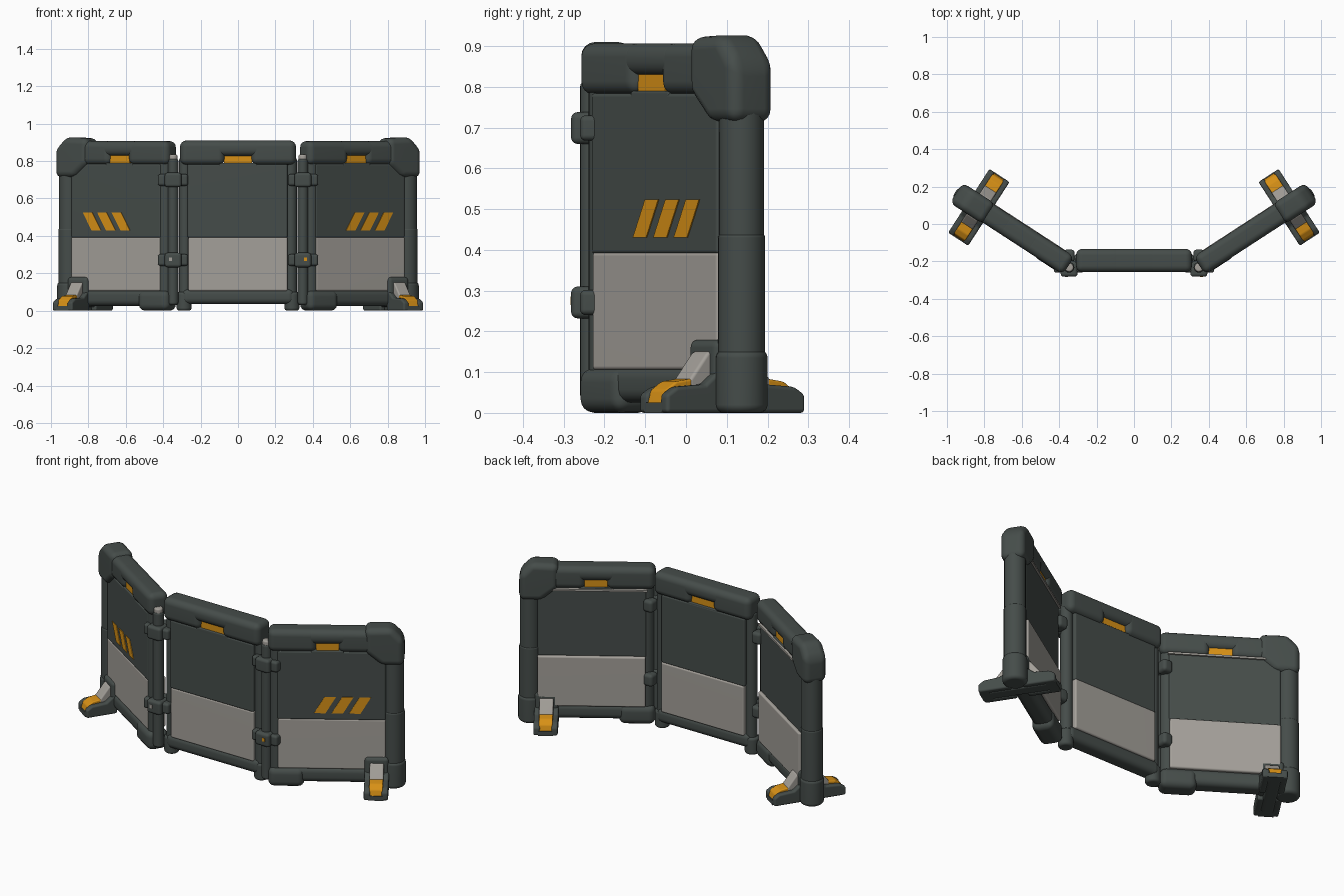
import bpy, bmesh
from math import radians
from mathutils import Matrix, Vector

cube = bpy.data.objects.get("Cube")
if cube:
    bpy.data.objects.remove(cube, do_unlink=True)


def material(name, rgb):
    m = bpy.data.materials.new(name)
    m.use_nodes = True
    m.diffuse_color = (*rgb, 1)
    bsdf = m.node_tree.nodes["Principled BSDF"]
    bsdf.inputs["Base Color"].default_value = (*rgb, 1)
    bsdf.inputs["Roughness"].default_value = 0.7
    return m


DARK = material("dark_green_grey", (0.06, 0.073, 0.068))
LIGHT = material("light_warm_grey", (0.37, 0.35, 0.32))
ORANGE = material("orange", (0.68, 0.28, 0.008))


def finish(name, bm, mat, frame):
    """Place a part in its panel frame and make it a smooth-shaded object."""
    bm.transform(frame)
    bmesh.ops.recalc_face_normals(bm, faces=bm.faces)
    mesh = bpy.data.meshes.new(name)
    bm.to_mesh(mesh)
    bm.free()
    mesh.materials.append(mat)
    ob = bpy.data.objects.new(name, mesh)
    bpy.context.collection.objects.link(ob)
    bpy.ops.object.select_all(action='DESELECT')
    ob.select_set(True)
    bpy.context.view_layer.objects.active = ob
    bpy.ops.object.shade_smooth_by_angle(angle=radians(40))
    weighted = ob.modifiers.new("even_shading", 'WEIGHTED_NORMAL')
    weighted.keep_sharp = True


def round_edges(bm, edges, width):
    if width:
        bmesh.ops.bevel(bm, geom=edges, offset=width, segments=4, profile=0.5,
                        affect='EDGES', clamp_overlap=True)


def box(name, lo, hi, mat, frame, bevel=0.0):
    """Rounded box between two corners."""
    bm = bmesh.new()
    bmesh.ops.create_cube(bm, size=1)
    lo, hi = Vector(lo), Vector(hi)
    for v in bm.verts:
        v.co = Vector(lo[i] + (v.co[i] + 0.5) * (hi[i] - lo[i]) for i in range(3))
    round_edges(bm, bm.edges[:], bevel)
    finish(name, bm, mat, frame)


def post(name, x, y, z0, z1, r, mat, frame, bevel=0.015):
    """Upright cylinder with rounded rims."""
    bm = bmesh.new()
    bmesh.ops.create_cone(bm, cap_ends=True, segments=20, radius1=r, radius2=r, depth=z1 - z0)
    bmesh.ops.translate(bm, verts=bm.verts, vec=(x, y, (z0 + z1) / 2))
    rims = [e for e in bm.edges if abs(e.verts[0].co.z - e.verts[1].co.z) < 1e-5]
    round_edges(bm, rims, bevel)
    finish(name, bm, mat, frame)


def prism(name, points, d0, d1, mat, frame, bevel=0.0, across='y'):
    """Profile of (a, z) points, extruded along y (a is x) or along x (a is y)."""
    bm = bmesh.new()
    place = (lambda a, z, d: (a, d, z)) if across == 'y' else (lambda a, z, d: (d, a, z))
    face = bm.faces.new([bm.verts.new(place(a, z, d0)) for a, z in points])
    ext = bmesh.ops.extrude_face_region(bm, geom=[face])
    shift = Vector(place(0, 0, d1 - d0))
    bmesh.ops.translate(bm, vec=shift, verts=[g for g in ext["geom"] if isinstance(g, bmesh.types.BMVert)])
    round_edges(bm, bm.edges[:], bevel)
    finish(name, bm, mat, frame)


def infill(prefix, x0, x1, back, frame):
    """Two-tone plates that fill a frame."""
    box(prefix + "upper_plate", (x0, -0.045, 0.39), (x1, 0.046, 0.785), DARK, frame, 0.01)
    box(prefix + "lower_plate", (x0 + 0.004, -0.045, 0.105), (x1, back, 0.395), LIGHT, frame, 0.01)


def top_rail(prefix, x0, x1, half_y, z1, slot_x, slot_half, frame):
    """Top rail with a grip slot and a bright bar recessed in it."""
    lo, hi = slot_x - slot_half, slot_x + slot_half
    for a, b in ((x0, lo), (hi, x1)):
        box(prefix + "top_rail", (a, -half_y, 0.78), (b, half_y, z1), DARK, frame, 0.034)
    box(prefix + "slot_bridge", (lo - 0.06, -half_y, 0.826), (hi + 0.06, half_y, z1), DARK, frame, 0.034)
    box(prefix + "slot_sill", (lo - 0.03, -0.045, 0.765), (hi + 0.03, 0.045, 0.79), DARK, frame, 0.006)
    box(prefix + "grip", (lo - 0.005, -0.038, 0.775), (hi + 0.005, 0.038, 0.85), ORANGE, frame)


# Centre panel
centre = Matrix.Translation((0, -0.195, 0))
top_rail("centre_", -0.31, 0.31, 0.062, 0.91, 0, 0.07, centre)
box("centre_bottom_rail", (-0.30, -0.045, 0.035), (0.30, 0.045, 0.118), DARK, centre, 0.03)
infill("centre_", -0.27, 0.265, 0.05, centre)
for side in (-1, 1):
    post("centre_stile", side * 0.283, 0, 0.03, 0.82, 0.032, DARK, centre)
    post("centre_stile_foot", side * 0.288, 0, 0, 0.10, 0.04, DARK, centre)

# Angled side panels, their hinges and feet
ANGLE = radians(33)
for prefix, s in (("left_", 1), ("right_", -1)):
    mirror = Matrix.Scale(s, 4, (1, 0, 0))
    wing = mirror @ Matrix.Translation((0.36, -0.216, 0)) @ Matrix.Rotation(ANGLE, 4, 'Z')

    # Rails, stile and plates
    top_rail(prefix, -0.012, 0.58, 0.057, 0.907, 0.30, 0.056, wing)
    box(prefix + "bottom_rail", (0.03, -0.05, 0.025), (0.62, 0.05, 0.115), DARK, wing, 0.032)
    box(prefix + "bottom_rail_sleeve", (-0.012, -0.06, 0.0), (0.18, 0.058, 0.11), DARK, wing, 0.035)
    post(prefix + "inner_stile", 0.035, 0, 0.03, 0.85, 0.042, DARK, wing)
    infill(prefix, 0.035, 0.607, 0.06, wing)
    box(prefix + "back_plate_trim", (0.03, 0.04, 0.772), (0.585, 0.056, 0.783), LIGHT, wing)

    # Outer post, elbow and base sleeve
    post(prefix + "outer_post", 0.647, 0, 0.1, 0.75, 0.055, DARK, wing)
    post(prefix + "post_lower_sleeve", 0.647, 0, 0.12, 0.44, 0.058, DARK, wing, 0.01)
    post(prefix + "post_base", 0.647, 0, 0.0, 0.155, 0.064, DARK, wing, 0.02)
    elbow = [(0.495, 0.785), (0.495, 0.922), (0.64, 0.928), (0.704, 0.86), (0.704, 0.712), (0.586, 0.712)]
    prism(prefix + "elbow", elbow, -0.064, 0.064, DARK, wing, 0.034)

    # Slanted stripes on the front face
    for i in range(3):
        a = 0.23 + i * 0.092
        stripe = [(a, 0.43), (a + 0.06, 0.43), (a + 0.115, 0.524), (a + 0.055, 0.524)]
        prism(prefix + "stripe", stripe, -0.048, -0.042, ORANGE, wing)

    # Cross foot with a strap and bright tips
    fx, reach = 0.56, 0.203
    box(prefix + "foot_bar", (fx - 0.035, -0.18, 0.0), (fx + 0.035, 0.18, 0.055), DARK, wing, 0.012)
    for t, end in ((-1, "front_"), (1, "back_")):
        tag = prefix + end
        side_wall = [(t * 0.03, 0.0), (t * reach, 0.0), (t * reach, 0.045), (t * (reach - 0.03), 0.064),
                     (t * 0.09, 0.07), (t * 0.03, 0.12)]
        for d in (-0.047, 0.047):
            prism(tag + "foot_cheek", side_wall, fx + d - 0.017, fx + d + 0.017, DARK, wing, 0.01, 'x')
        strap = [(t * 0.03, 0.03), (t * 0.03, 0.155), (t * 0.065, 0.15), (t * 0.118, 0.082), (t * 0.118, 0.03)]
        prism(tag + "foot_strap", strap, fx - 0.037, fx + 0.037, LIGHT, wing, 0.008, 'x')
        tip = [(t * 0.11, 0.02), (t * 0.11, 0.084), (t * (reach - 0.045), 0.077),
               (t * (reach - 0.015), 0.056), (t * (reach - 0.004), 0.02)]
        prism(tag + "foot_tip", tip, fx - 0.036, fx + 0.036, ORANGE, wing, 0.006, 'x')
        box(tag + "foot_toe", (fx - 0.04, t * reach, 0), (fx + 0.04, t * 0.15, 0.026), DARK, wing)
    box(prefix + "foot_bracket", (fx - 0.065, -0.06, 0.02), (fx + 0.065, 0.06, 0.18), DARK, wing, 0.02)

    # Hinge pin, cap and clamps
    hinge = mirror @ Matrix.Translation((0.347, -0.232, 0))
    post(prefix + "hinge_pin", 0, 0, 0.03, 0.815, 0.028, DARK, hinge)
    post(prefix + "hinge_cap", 0, 0, 0.79, 0.835, 0.024, LIGHT, hinge, 0.01)
    for z in (0.66, 0.232):
        box(prefix + "hinge_clamp", (-0.045, -0.05, z), (0.045, 0.035, z + 0.078), DARK, hinge, 0.016)
        box(prefix + "hinge_arm", (-0.08, -0.028, z + 0.008), (0.082, 0.03, z + 0.07), DARK, hinge, 0.014)
        box(prefix + "hinge_back_knuckle", (-0.03, 0.03, z), (0.03, 0.095, z + 0.07), DARK, hinge, 0.018)
    bolt = ORANGE if s == 1 else LIGHT
    box(prefix + "hinge_bolt", (0.005, -0.0515, 0.265), (0.022, -0.046, 0.285), bolt, hinge)
